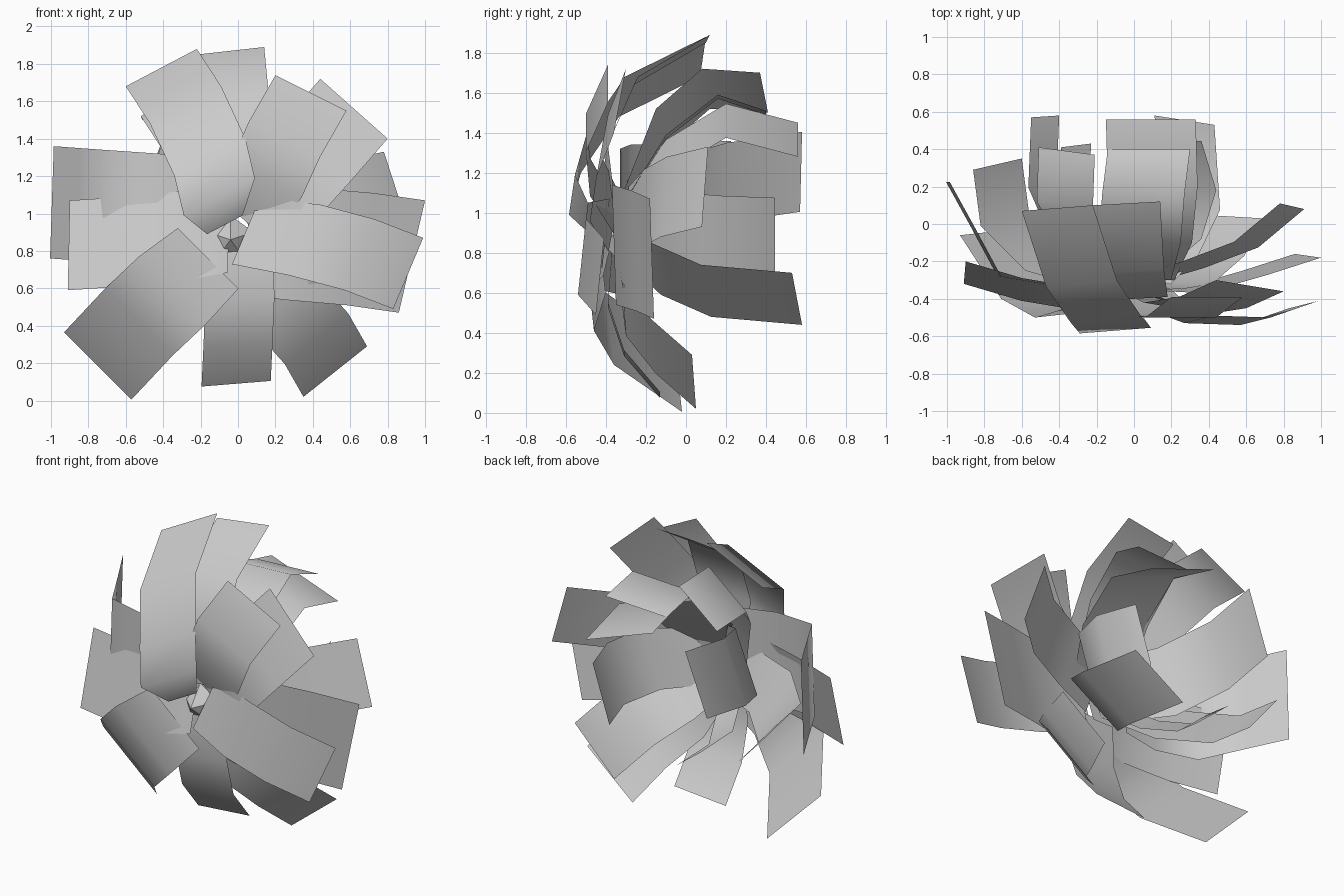
import bpy
from mathutils import Vector


def petal(name, side, *path, root=0.9):
    """Bent strip: path runs base to tip, side is half the width, root narrows the base."""
    side = Vector(side)
    verts, faces = [], []
    for i, p in enumerate(map(Vector, path)):
        w = root if i == 0 else 1.0
        verts += [p - side * w, p + side * w]
        if i:
            a = 2 * i
            faces.append((a - 2, a - 1, a + 1, a))
    mesh = bpy.data.meshes.new(name)
    mesh.from_pydata(verts, [], faces)
    ob = bpy.data.objects.new(name, mesh)
    bpy.context.collection.objects.link(ob)
    for f in mesh.polygons:
        f.use_smooth = True
    return ob


# Lower ring of petals
petal("petal_lower_left", (.18, .02, -.18), (-.16, -.42, .76), (-.35, -.48, .59), (-.53, -.38, .42), (-.75, -.04, .185))
petal("petal_lower_middle", (.185, 0, .015), (.02, -.37, .8), (.01, -.39, .54), (0, -.31, .3), (-.01, -.13, .09))
petal("petal_lower_right", (.17, -.01, .135), (.1, -.34, .75), (.25, -.31, .52), (.42, -.16, .33), (.52, .04, .155))

# Right side petals
petal("petal_right_front", (.08, .02, .19), (.04, -.4, .9), (.35, -.51, .86), (.65, -.52, .78), (.91, -.43, .68))
petal("petal_right_middle", (.07, -.01, .3), (.1, -.35, .85), (.3, -.36, .84), (.65, -.26, .81), (.93, -.17, .77))
petal("petal_right_back", (-.065, .015, .2), (.05, -.3, .95), (.31, -.22, 1.02), (.6, -.11, 1.08), (.845, .095, 1.13))

# Upper petals
petal("petal_upper_right_front", (.19, 0, -.095), (.04, -.36, .98), (.15, -.48, 1.18), (.25, -.5, 1.4), (.39, -.39, 1.645))
petal("petal_upper_right_back", (.18, -.03, -.16), (.05, -.36, .95), (.23, -.45, 1.12), (.42, -.42, 1.33), (.62, -.33, 1.56))
petal("petal_upper_left", (.19, .015, .1), (-.07, -.47, .94), (-.1, -.57, 1.09), (-.15, -.51, 1.3), (-.28, -.32, 1.58), (-.41, .085, 1.78), root=.5)
petal("petal_top", (.18, .01, .02), (0, -.36, 1.0), (0, -.4, 1.32), (-.02, -.25, 1.66), (-.04, .11, 1.87))

# Left side petals
petal("petal_left_front", (.005, .06, .24), (-.05, -.36, .9), (-.3, -.4, .88), (-.6, -.35, .85), (-.905, -.26, .83))
petal("petal_left_back", (.01, 0, .3), (-.2, -.32, 1.02), (-.43, -.33, 1.02), (-.72, -.28, 1.04), (-.86, -.02, 1.05), (-.995, .225, 1.06))
petal("petal_left_rear", (.13, .03, -.155), (-.12, -.32, .9), (-.45, -.22, .85), (-.69, .02, .8), (-.73, .32, .79))

# Rear petals
petal("petal_rear_low_right", (.16, -.025, .13), (.05, -.3, .85), (.18, -.15, .72), (.3, .1, .61), (.27, .555, .57))
petal("petal_rear_right", (.06, 0, .185), (.05, -.3, .92), (.3, -.08, .92), (.38, .18, .9), (.3, .445, .89))
petal("petal_rear_high_low", (.24, 0, -.085), (0, -.3, 1.02), (.07, -.1, 1.28), (.1, .2, 1.46), (.09, .56, 1.365))
petal("petal_rear_high", (.22, 0, .01), (0, -.3, 1.06), (.03, -.1, 1.38), (.05, .16, 1.58), (.08, .4, 1.5))
petal("petal_rear_high_left", (.15, -.02, .1), (-.1, -.3, 1.0), (-.24, -.13, 1.42), (-.37, .1, 1.62), (-.36, .39, 1.6))
petal("petal_rear_left", (.075, .005, .2), (-.1, -.3, .98), (-.35, -.12, 1.06), (-.49, .2, 1.15), (-.475, .575, 1.205))
petal("petal_rear_low_left", (.08, .01, -.06), (-.08, -.3, .85), (-.22, -.12, .72), (-.32, .1, .64), (-.31, .42, .62))

# Small heart of the flower where the roots meet
bpy.ops.mesh.primitive_cone_add(vertices=5, radius1=.13, radius2=0, depth=.1,
                                location=(-.04, -.38, .86), rotation=(1.57, 0, 0))
bpy.context.object.name = "flower_heart"
